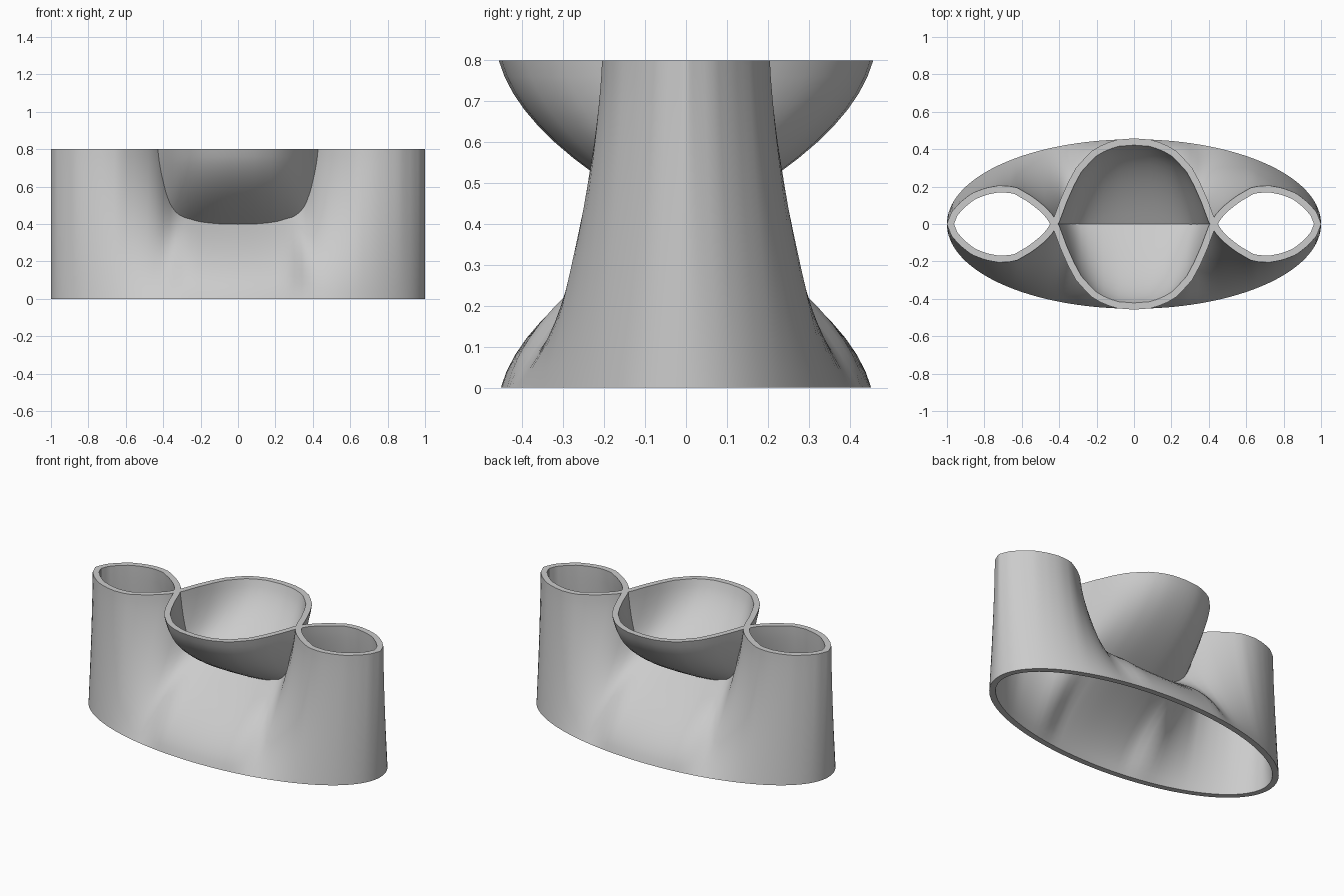
import bpy, bmesh, math
from mathutils import Vector

cube = bpy.data.objects.get("Cube")
if cube:
    bpy.data.objects.remove(cube, do_unlink=True)

HEIGHT, HALF_LEN, HALF_WID, WALL = 0.8, 0.982, 0.435, 0.036
SEGS, ROWS = 144, 20

# Top rim, as signed width against distance from the middle (negative = crossed over)
TOP = [(0, -.44), (.1, -.432), (.2, -.39), (.29, -.3), (.35, -.19), (.39, -.09),
       (.422, 0), (.47, .065), (.55, .13), (.64, .182), (.72, .188), (.79, .175),
       (.86, .148), (.92, .1), (.96, .055), (HALF_LEN, 0)]


def top_width(x):
    for (x0, w0), (x1, w1) in zip(TOP, TOP[1:]):
        if x <= x1:
            return w0 + (w1 - w0) * (x - x0) / (x1 - x0)
    return 0.0


def blend(x, u):
    """Share of the top rim in the width at height fraction u."""
    v = 2 * u - 1
    crossing = 0.5 + 0.5 * v * (1.75 - 0.75 * abs(v))
    leg = 1 - (1 - u) ** 1.3
    k = min(1, max(0, (x - 0.25) / 0.2))
    k = k * k * (3 - 2 * k)
    return crossing * (1 - k) + leg * k


def wall_point(i, u):
    s = 2 * math.pi * i / SEGS
    x = HALF_LEN * math.cos(s)
    base = HALF_WID * abs(math.sin(s))
    w = blend(abs(x), u)
    width = base * (1 - w) + top_width(abs(x)) * w
    return Vector((x, math.copysign(1, math.sin(s)) * width, u * HEIGHT))


def ring(bm, u):
    """Outer and inner loops of the wall at one height."""
    pts = [wall_point(i, u) for i in range(SEGS)]
    loops = ([], [])
    for i, p in enumerate(pts):
        t = pts[(i + 1) % SEGS] - pts[i - 1]
        n = Vector((t.y, -t.x, 0)).normalized() * WALL / 2
        loops[0].append(bm.verts.new(p + n))
        loops[1].append(bm.verts.new(p - n))
    return loops


# Three-mouthed shell: oval base, two leg tubes and the cup between them
bm = bmesh.new()
rings = [ring(bm, r / ROWS) for r in range(ROWS + 1)]


def bridge(a, b):
    for i in range(SEGS):
        j = (i + 1) % SEGS
        bm.faces.new((a[i], a[j], b[j], b[i]))


for low, high in zip(rings, rings[1:]):
    bridge(low[0], high[0])
    bridge(high[1], low[1])
bridge(rings[0][1], rings[0][0])
bridge(rings[-1][0], rings[-1][1])

mesh = bpy.data.meshes.new("vase_shell")
bm.to_mesh(mesh)
bm.free()
shell = bpy.data.objects.new("vase_shell", mesh)
bpy.context.collection.objects.link(shell)

# Plain grey finish
grey = bpy.data.materials.new("plain_grey")
grey.use_nodes = True
colour = (0.6, 0.6, 0.6, 1)
grey.diffuse_color = colour
grey.node_tree.nodes["Principled BSDF"].inputs["Base Color"].default_value = colour
mesh.materials.append(grey)

bpy.context.view_layer.objects.active = shell
shell.select_set(True)
bpy.ops.object.shade_smooth_by_angle(angle=math.radians(30))
